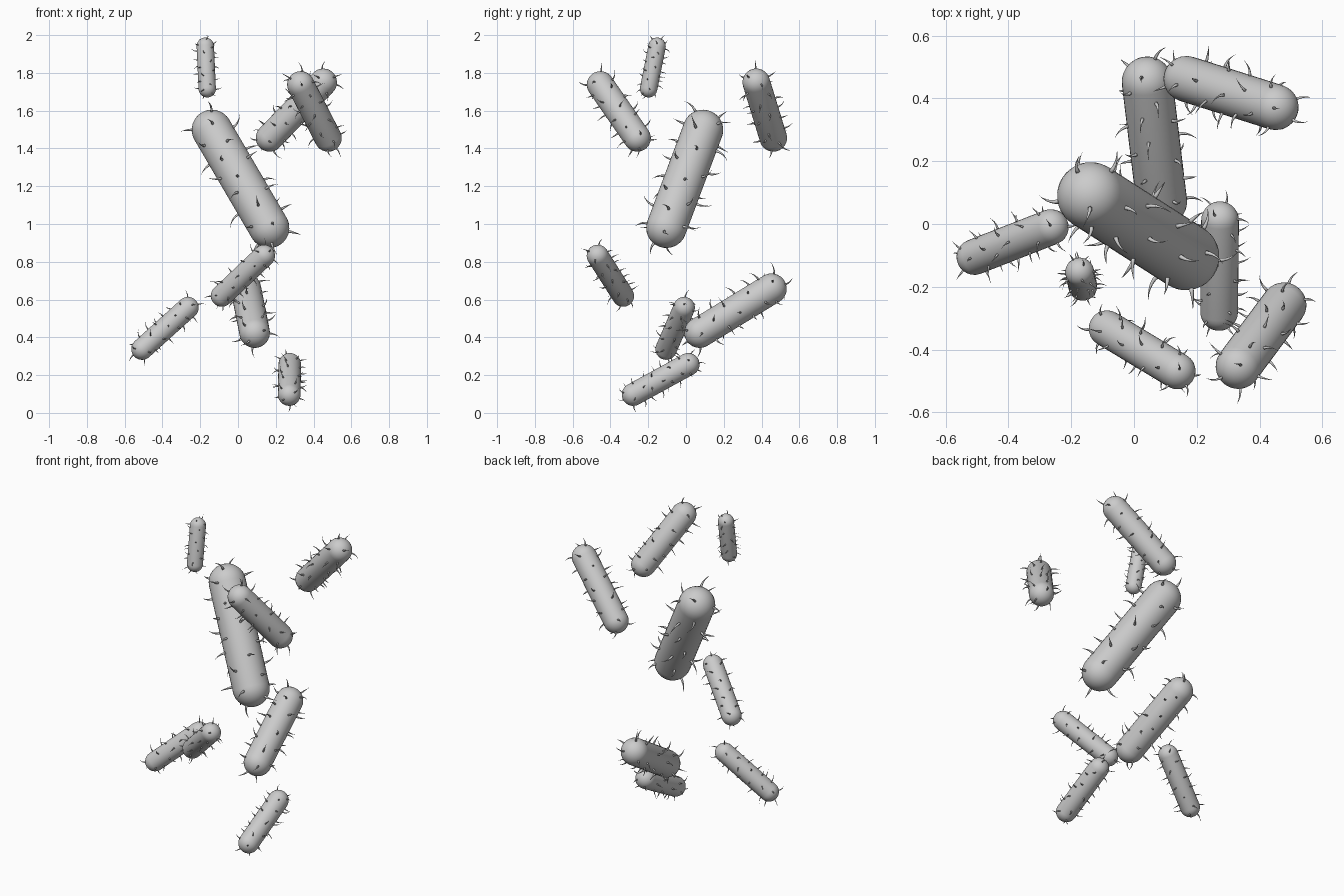
import bpy, bmesh, math, random
from mathutils import Vector, Matrix

if "Cube" in bpy.data.objects:
    bpy.data.objects.remove(bpy.data.objects["Cube"])

random.seed(4)

# name, upper end centre, lower end centre, radius
RODS = [
    ("large_rod", (-0.138, 0.09, 1.498), (0.165, -0.104, 0.98), 0.107),
    ("small_top_rod", (-0.173, -0.153, 1.941), (-0.163, -0.198, 1.716), 0.046),
    ("upper_front_rod", (0.332, -0.453, 1.737), (0.477, -0.258, 1.455), 0.072),
    ("upper_back_rod", (0.451, 0.372, 1.75), (0.167, 0.462, 1.456), 0.073),
    ("middle_back_rod", (0.042, 0.452, 0.657), (0.088, 0.072, 0.425), 0.081),
    ("middle_front_rod", (0.138, -0.468, 0.832), (-0.086, -0.333, 0.62), 0.058),
    ("left_rod", (-0.265, -0.01, 0.557), (-0.508, -0.105, 0.338), 0.057),
    ("bottom_rod", (0.274, 0.012, 0.257), (0.271, -0.28, 0.097), 0.060),
]


def finish(bm, name):
    bmesh.ops.recalc_face_normals(bm, faces=bm.faces)
    for f in bm.faces:
        f.smooth = True
    mesh = bpy.data.meshes.new(name)
    bm.to_mesh(mesh)
    bm.free()
    obj = bpy.data.objects.new(name, mesh)
    bpy.context.collection.objects.link(obj)
    return obj


def rod(name, mat, half, r):
    # sphere with its halves pulled apart into a capsule
    bm = bmesh.new()
    bmesh.ops.create_uvsphere(bm, u_segments=32, v_segments=16, radius=r)
    equator = [e for e in bm.edges if all(abs(v.co.z) < 1e-5 for v in e.verts)]
    bmesh.ops.split_edges(bm, edges=equator)
    upper = {v for f in bm.faces if f.calc_center_median().z > 0 for v in f.verts}
    for v in bm.verts:
        v.co.z += half if v in upper else -half
    rims = [e for e in bm.edges if e.is_boundary]
    bmesh.ops.bridge_loops(bm, edges=rims)
    bm.transform(mat)
    finish(bm, name)


def bristle(bm, base, n, bend, length, r):
    # tapered hair curving towards the bend direction
    side = n.cross(bend).normalized()
    steps, sides, rings = 5, 6, []
    for i in range(steps):
        t = i / steps
        c = base + n * (length * (t - 0.15 * t * t)) + bend * (length * 0.45 * t * t)
        tangent = (n * (1 - 0.3 * t) + bend * 0.9 * t).normalized()
        other = side.cross(tangent)
        w = r * (1 - t)
        rings.append([bm.verts.new(c + (side * math.cos(a) + other * math.sin(a)) * w)
                      for a in (2 * math.pi * k / sides for k in range(sides))])
    tip = bm.verts.new(base + n * length * 0.85 + bend * length * 0.45)
    for a, b in zip(rings, rings[1:]):
        for k in range(sides):
            j = (k + 1) % sides
            bm.faces.new((a[k], a[j], b[j], b[k]))
    for k in range(sides):
        bm.faces.new((rings[-1][k], rings[-1][(k + 1) % sides], tip))
    bm.faces.new(rings[0][::-1])


def bristles(name, mat, half, r, count=34):
    # even spiral spread over the capsule surface
    bm = bmesh.new()
    rot = mat.to_3x3()
    for i in range(count):
        u = (2 * (i + 0.5) / count - 1) * (half + r)
        ang = i * 2.39996 + random.uniform(-0.3, 0.3)
        core = max(-half, min(half, u))
        s = (u - core) / r
        c = math.sqrt(max(0, 1 - s * s))
        n = Vector((c * math.cos(ang), c * math.sin(ang), s))
        base = Vector((0, 0, core)) + n * r * 0.96
        b = n.orthogonal().normalized()
        b.rotate(Matrix.Rotation(random.uniform(0, 6.28), 3, n))
        base, n, b = mat @ base, rot @ n, rot @ b
        length = r * random.uniform(0.65, 0.9)
        tip_z = base.z + length * (0.85 * n.z + 0.45 * b.z)
        # keep the overall height between 0 and 2
        if tip_z > 2:
            length *= (2 - base.z) / (tip_z - base.z)
        elif tip_z < 0:
            length *= base.z / (base.z - tip_z)
        bristle(bm, base, n, b, length, r * 0.075)
    finish(bm, name)


for name, top, low, r in RODS:
    top, low = Vector(top), Vector(low)
    axis = top - low
    mat = Matrix.Translation((top + low) / 2) @ axis.to_track_quat('Z', 'Y').to_matrix().to_4x4()
    rod(name, mat, axis.length / 2, r)
    bristles(name + "_bristles", mat, axis.length / 2, r)
